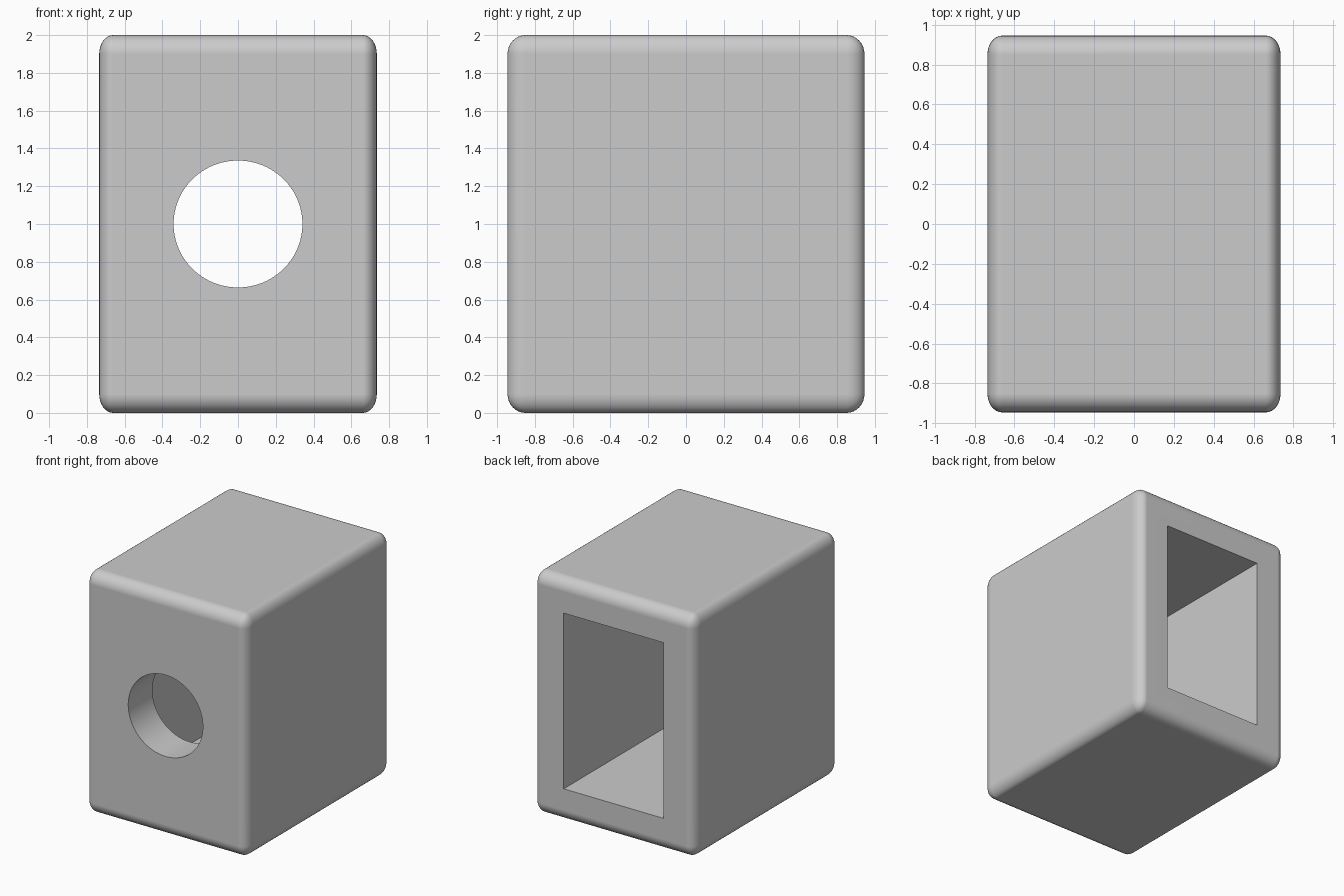
import bpy, math

if "Cube" in bpy.data.objects:
    bpy.data.objects.remove(bpy.data.objects["Cube"])

SX, SY, SZ = 0.735, 0.945, 1.0      # half sizes of the shell

grey = bpy.data.materials.new("light grey")
grey.diffuse_color = (0.6, 0.6, 0.6, 1)
grey.use_nodes = True
grey.node_tree.nodes["Principled BSDF"].inputs["Base Color"].default_value = grey.diffuse_color


def apply_transform(ob):
    bpy.ops.object.select_all(action='DESELECT')
    ob.select_set(True)
    bpy.context.view_layer.objects.active = ob
    bpy.ops.object.transform_apply(location=True, rotation=True, scale=True)


def apply_modifier(ob, mod):
    bpy.context.view_layer.objects.active = ob
    bpy.ops.object.modifier_apply(modifier=mod.name)


def cut(ob, cutter):
    mod = ob.modifiers.new("cut", 'BOOLEAN')
    mod.operation = 'DIFFERENCE'
    mod.solver = 'EXACT'
    mod.object = cutter
    apply_modifier(ob, mod)
    bpy.data.objects.remove(cutter)


# Rounded outer shell: bevelled cube, then stretched
bpy.ops.mesh.primitive_cube_add(size=2)
shell = bpy.context.object
shell.name = "box_shell"
bevel = shell.modifiers.new("round", 'BEVEL')
bevel.width = 0.1
bevel.segments = 8
apply_modifier(shell, bevel)
shell.scale = (SX, SY, SZ)
shell.location = (0, 0, 1)
apply_transform(shell)

# Rectangular cavity, open at the back, leaving a front wall
front, back = -SY + 0.315, SY + 0.2
bpy.ops.mesh.primitive_cube_add(size=1, location=(0, (front + back) / 2, 1))
cavity = bpy.context.object
cavity.name = "cavity_cutter"
cavity.hide_render = True
cavity.scale = (0.91, back - front, 1.45)
apply_transform(cavity)
cut(shell, cavity)

# Round hole through the front wall
bpy.ops.mesh.primitive_cylinder_add(vertices=96, radius=1, depth=1,
                                    location=(0, -SY + 0.1, 1),
                                    rotation=(math.pi / 2, 0, 0))
hole = bpy.context.object
hole.name = "hole_cutter"
hole.hide_render = True
hole.scale = (0.341, 0.336, 0.7)
apply_transform(hole)
cut(shell, hole)

# Material and smooth shading with crisp cut edges
shell.data.materials.clear()
shell.data.materials.append(grey)
for p in shell.data.polygons:
    p.material_index = 0
bpy.ops.object.select_all(action='DESELECT')
shell.select_set(True)
bpy.context.view_layer.objects.active = shell
bpy.ops.object.shade_smooth_by_angle(angle=math.radians(30))
weighted = shell.modifiers.new("flat sides", 'WEIGHTED_NORMAL')
weighted.keep_sharp = True
